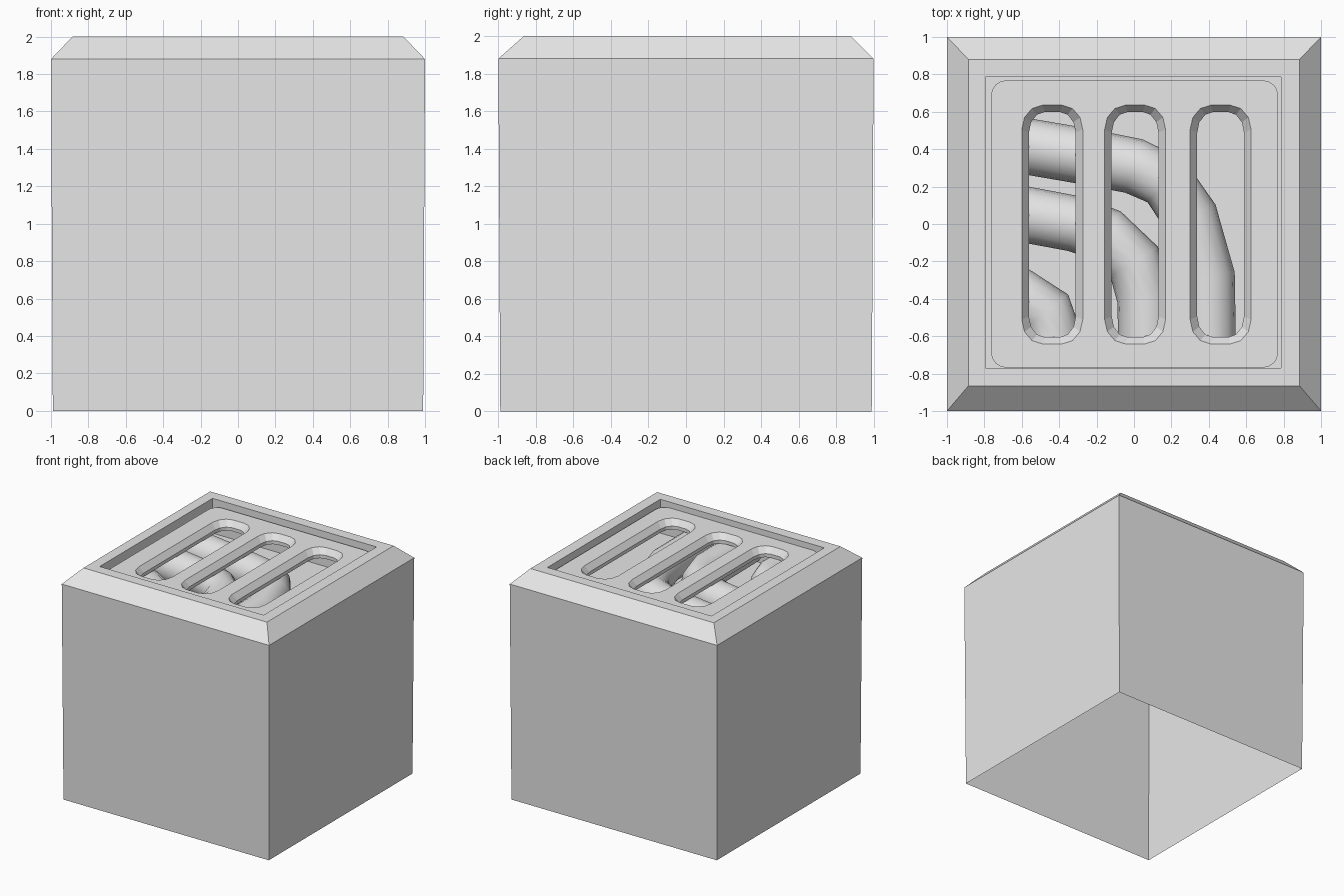
import bpy, bmesh, math

cube = bpy.data.objects.get("Cube")
if cube:
    bpy.data.objects.remove(cube, do_unlink=True)

GREY = 0.8
grey = bpy.data.materials.new("light_grey")
grey.use_nodes = True
grey.diffuse_color = (GREY, GREY, GREY, 1)
grey.node_tree.nodes["Principled BSDF"].inputs["Base Color"].default_value = (GREY, GREY, GREY, 1)


def add_mesh(name, mesh):
    obj = bpy.data.objects.new(name, mesh)
    bpy.context.collection.objects.link(obj)
    mesh.materials.clear()
    mesh.materials.append(grey)
    return obj


def finish(name, bm):
    mesh = bpy.data.meshes.new(name)
    bm.to_mesh(mesh)
    bm.free()
    return add_mesh(name, mesh)


def add_loop(bm, points, z):
    return [bm.verts.new((x, y, z)) for x, y in points]


def bridge(bm, a, b):
    for i in range(len(a)):
        j = (i + 1) % len(a)
        bm.faces.new((a[i], a[j], b[j], b[i]))


def rectangle(x0, x1, y0, y1):
    return [(x0, y0), (x1, y0), (x1, y1), (x0, y1)]


def rounded(cx, cy, hx, hy, rx, ry, steps):
    """Counter-clockwise rectangle with elliptical corners."""
    points = []
    for k, (sx, sy) in enumerate([(1, 1), (-1, 1), (-1, -1), (1, -1)]):
        for s in range(steps + 1):
            a = (k + s / steps) * math.pi / 2
            points.append((cx + sx * (hx - rx) + rx * math.cos(a),
                           cy + sy * (hy - ry) + ry * math.sin(a)))
    return points


# Open-bottomed housing with sloped rim and a sunken seat for the grille
bm = bmesh.new()
sections = [
    (rectangle(-0.99, 0.99, -0.99, 0.99), 0),
    (rectangle(-1, 1, -1, 1), 1.88),
    (rectangle(-0.885, 0.885, -0.865, 0.88), 2),
    (rectangle(-0.795, 0.787, -0.77, 0.785), 2),
    (rectangle(-0.795, 0.787, -0.77, 0.785), 1.9),
    (rectangle(-0.7, 0.7, -0.7, 0.7), 1.9),
]
loops = [add_loop(bm, pts, z) for pts, z in sections]
for a, b in zip(loops, loops[1:]):
    bridge(bm, a, b)
finish("housing", bm)

# Grille plate with three bevelled slots
bm = bmesh.new()
outline = rounded(0.003, 0, 0.767, 0.768, 0.08, 0.08, 4)
low = add_loop(bm, outline, 1.9)
top = add_loop(bm, outline, 1.95)
bridge(bm, low, top)
rims = [top]
for cx in (-0.437, 0.006, 0.463):
    rim = add_loop(bm, rounded(cx, -0.003, 0.163, 0.638, 0.11, 0.13, 3), 1.95)
    neck_points = rounded(cx, -0.003, 0.125, 0.602, 0.085, 0.11, 3)
    neck = add_loop(bm, neck_points, 1.9)
    base = add_loop(bm, neck_points, 1.87)
    bridge(bm, rim, neck)
    bridge(bm, neck, base)
    rims.append(rim)
edges = []
for loop in rims:
    for i, v in enumerate(loop):
        w = loop[(i + 1) % len(loop)]
        edges.append(bm.edges.get((v, w)) or bm.edges.new((v, w)))
filled = bmesh.ops.triangle_fill(bm, edges=edges, use_beauty=True, use_dissolve=False)
for face in filled["geom"]:
    if isinstance(face, bmesh.types.BMFace):
        face.normal_update()
        if face.normal.z < 0:
            face.normal_flip()
finish("grille_plate", bm)

# Inner floor under the pipes
bm = bmesh.new()
bm.faces.new(add_loop(bm, rectangle(-0.99, 0.99, -0.99, 0.99), 1.58))
finish("inner_floor", bm)

# Curved pipes, each turning from the side towards the front
paths = {
    "outer_pipe": [(-0.95, 0.48), (-0.31, 0.37), (0, 0.31), (0.17, 0.23),
                   (0.3, 0.04), (0.39, -0.28), (0.4, -0.95)],
    "middle_pipe": [(-0.95, 0.12), (-0.31, 0), (-0.15, -0.06), (0, -0.2),
                    (0.06, -0.4), (0.07, -0.95)],
    "inner_pipe": [(-0.95, -0.3), (-0.62, -0.38), (-0.47, -0.47),
                   (-0.43, -0.6), (-0.42, -0.95)],
}
for name, path in paths.items():
    curve = bpy.data.curves.new(name + "_path", "CURVE")
    curve.dimensions = "3D"
    curve.bevel_depth = 0.15
    curve.bevel_resolution = 6
    curve.use_fill_caps = True
    spline = curve.splines.new("POLY")
    spline.points.add(len(path) - 1)
    for p, (x, y) in zip(spline.points, path):
        p.co = (x, y, 1.72, 1)
    guide = bpy.data.objects.new(name + "_path", curve)
    bpy.context.collection.objects.link(guide)
    graph = bpy.context.evaluated_depsgraph_get()
    mesh = bpy.data.meshes.new_from_object(guide.evaluated_get(graph))
    bpy.data.objects.remove(guide, do_unlink=True)
    add_mesh(name, mesh)
    mesh.shade_smooth()
